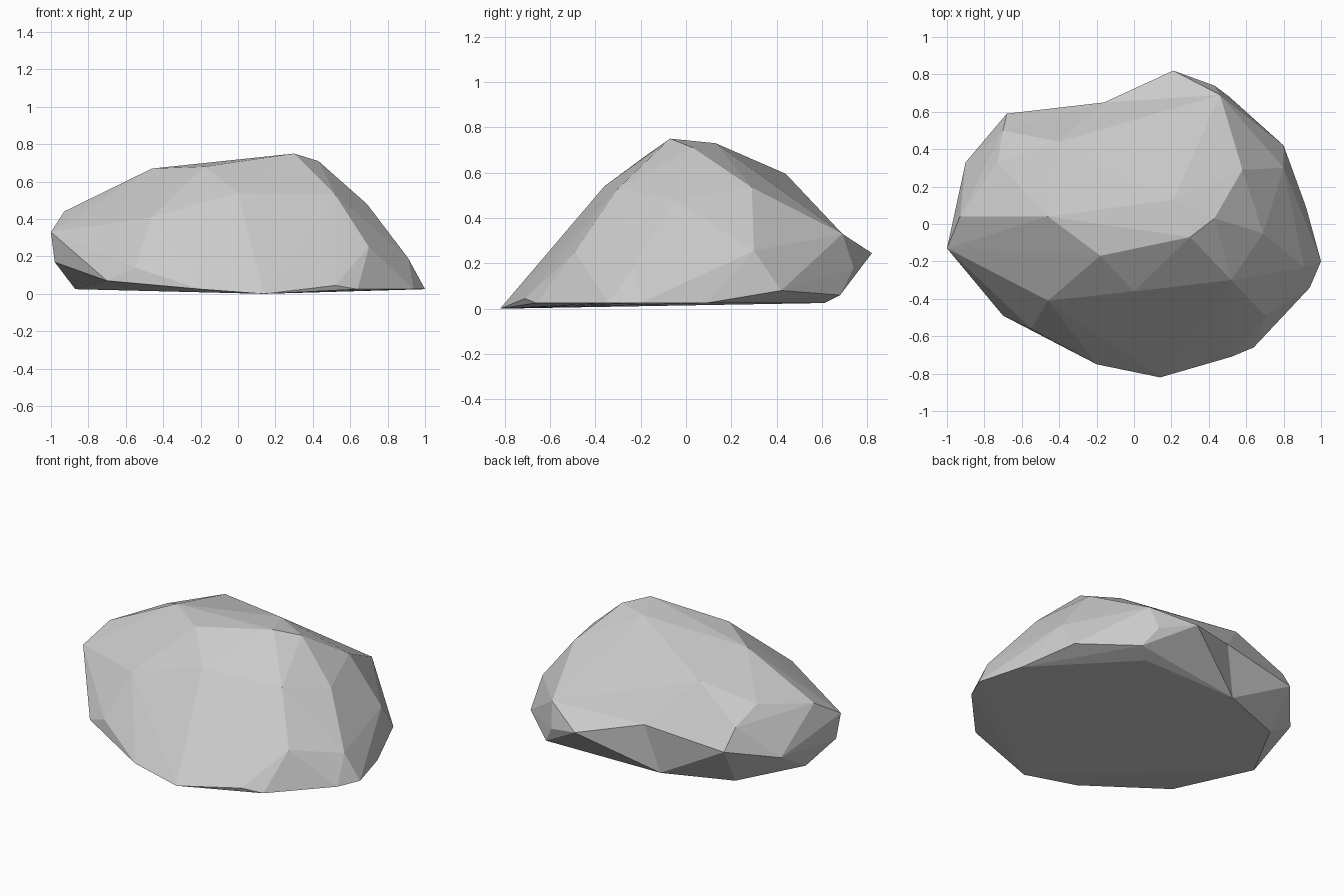
import bpy, bmesh
from mathutils import Vector

if "Cube" in bpy.data.objects:
    bpy.data.objects.remove(bpy.data.objects["Cube"])

# Corner points of the boulder, grouped in rings from the ground up
base_ring = [
    (-.2, -.75, .025), (.14, -.82, 0), (.52, -.71, .045), (.64, -.66, .025),
    (.94, -.34, .025), (1, -.2, .025), (.92, .09, .025), (.8, .42, .08),
    (.51, .68, .06), (.42, .61, .025), (-.24, .6, .025), (-.655, .44, .025),
    (-.87, .04, .025), (-.82, -.15, .05), (-.7, -.49, .07)]
lower_ring = [
    (-.55, -.56, .14), (-.12, -.66, .12), (.7, -.49, .25), (.91, -.23, .19),
    (.8, .3, .255), (.43, .74, .18), (.46, .69, .33), (.21, .82, .245),
    (-.68, .59, .27), (-.9, .33, .195), (-.98, -.11, .17), (-1, -.13, .33)]
upper_ring = [
    (-.46, -.41, .41), (0, -.36, .54), (.52, -.3, .53), (.69, -.05, .48),
    (.58, .29, .535), (-.4, .44, .595), (-.7, .5, .4), (-.73, .33, .49),
    (-.93, .04, .44)]
crown = [(-.46, .04, .67), (-.18, -.17, .68), (.3, -.07, .75),
         (.43, .03, .71), (.21, .13, .73)]

# Faceted shell around the corners
bm = bmesh.new()
for p in base_ring + lower_ring + upper_ring + crown:
    bm.verts.new(p)

# Dent in the back: hulled slightly outside, then pushed in
dent = bm.verts.new((-.16, .78, .33))
hull = bmesh.ops.convex_hull(bm, input=bm.verts[:], use_existing_faces=False)
dent.co = Vector((-.16, .65, .33))

loose = [v for v in bm.verts if not v.link_faces]
bmesh.ops.delete(bm, geom=loose, context='VERTS')
bmesh.ops.dissolve_limit(bm, angle_limit=.01, verts=bm.verts[:], edges=bm.edges[:])
bmesh.ops.recalc_face_normals(bm, faces=bm.faces[:])

mesh = bpy.data.meshes.new("boulder")
bm.to_mesh(mesh)
bm.free()

# Single stone colour, flat faces
stone = bpy.data.materials.new("grey stone")
stone.diffuse_color = (.6, .6, .6, 1)
stone.use_nodes = True
stone.node_tree.nodes["Principled BSDF"].inputs["Base Color"].default_value = stone.diffuse_color
mesh.materials.append(stone)
bpy.context.collection.objects.link(bpy.data.objects.new("boulder", mesh))
